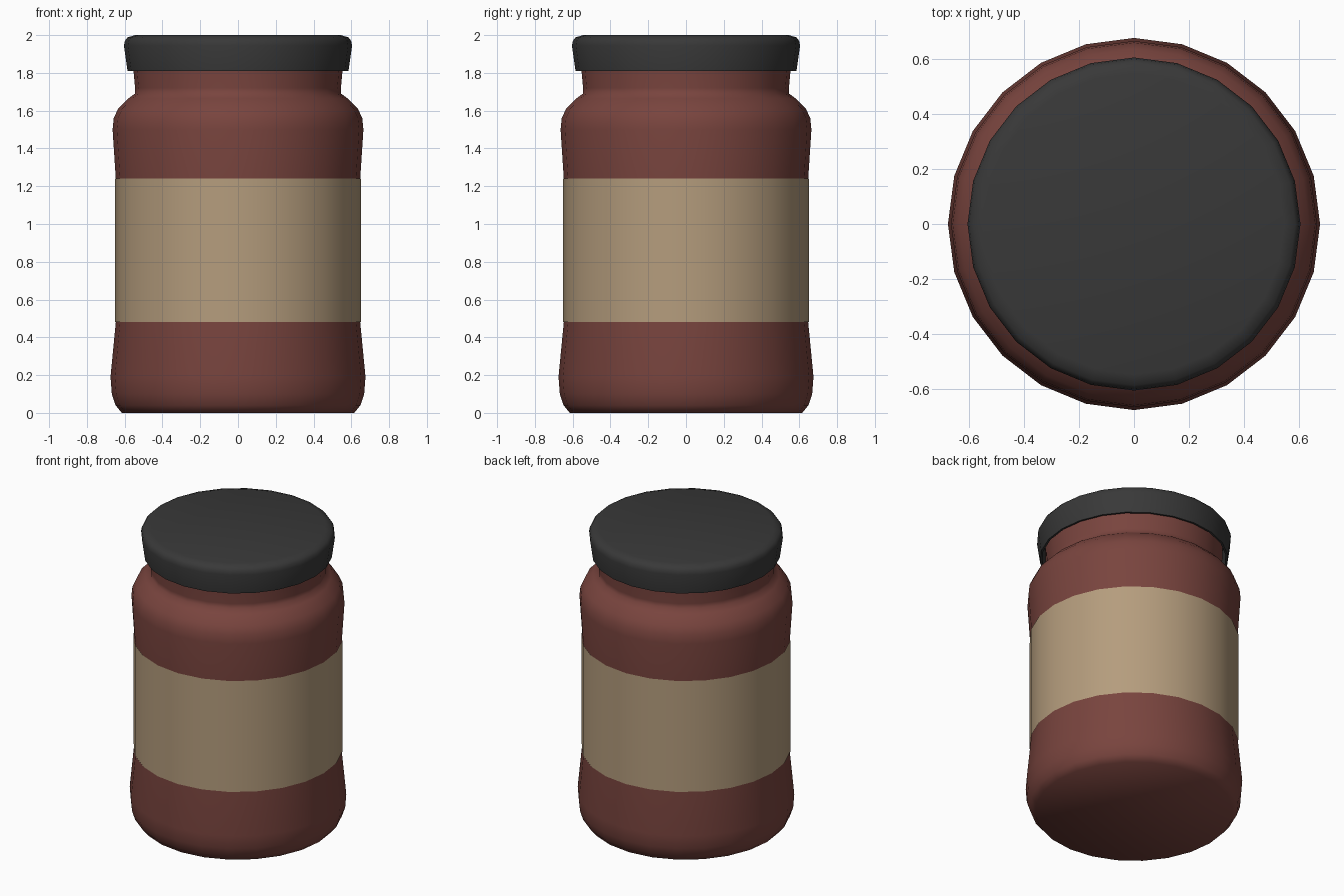
import bpy, bmesh
from math import sin, cos, pi, radians

if "Cube" in bpy.data.objects:
    bpy.data.objects.remove(bpy.data.objects["Cube"])

SIDES = 24


def material(name, rgb):
    m = bpy.data.materials.new(name)
    m.diffuse_color = (*rgb, 1)
    m.use_nodes = True
    m.node_tree.nodes["Principled BSDF"].inputs["Base Color"].default_value = m.diffuse_color
    return m


def lathe(name, profile, mat, angle=40):
    """Revolve an (r, z) profile round z; a radius of 0 closes to a flat cap."""
    bm = bmesh.new()
    rings = []
    for r, z in profile:
        if r > 0:
            rings.append([bm.verts.new((r * cos(2 * pi * i / SIDES), r * sin(2 * pi * i / SIDES), z))
                          for i in range(SIDES)])
        else:
            rings.append(None)
    for a, b in zip(rings, rings[1:]):
        if a is None or b is None:
            bm.faces.new(b or a)
            continue
        for i in range(SIDES):
            j = (i + 1) % SIDES
            bm.faces.new((a[i], a[j], b[j], b[i]))
    if profile[0][0] == 0:
        bmesh.ops.recalc_face_normals(bm, faces=bm.faces)
    mesh = bpy.data.meshes.new(name)
    bm.to_mesh(mesh)
    bm.free()
    obj = bpy.data.objects.new(name, mesh)
    bpy.context.collection.objects.link(obj)
    mesh.materials.append(mat)
    bpy.ops.object.select_all(action='DESELECT')
    obj.select_set(True)
    bpy.context.view_layer.objects.active = obj
    bpy.ops.object.shade_smooth_by_angle(angle=radians(angle))
    return obj


red = material("jar_red", (0.19, 0.058, 0.048))
tan = material("label_tan", (0.46, 0.335, 0.205))
black = material("lid_black", (0.04, 0.04, 0.04))

# Jar body: base, waisted wall, shoulder and neck
lathe("jar_body", [(0, 0), (0.615, 0), (0.648, 0.04), (0.668, 0.1), (0.675, 0.19),
                   (0.647, 0.48), (0.647, 1.24), (0.664, 1.5), (0.658, 1.56),
                   (0.635, 1.61), (0.58, 1.665), (0.546, 1.69), (0.545, 1.72),
                   (0.553, 1.81), (0.553, 1.93), (0, 1.93)], red, 60)

# Paper label wrapped round the waist
lathe("label", [(0.65, 0.48), (0.65, 1.24)], tan)

# Lid: hollow cap, flared towards the rounded top edge
lathe("lid", [(0, 1.95), (0.572, 1.95), (0.572, 1.81), (0.585, 1.81), (0.604, 1.945),
              (0.599, 1.97), (0.585, 1.988), (0.545, 2.0), (0, 2.0)], black)
